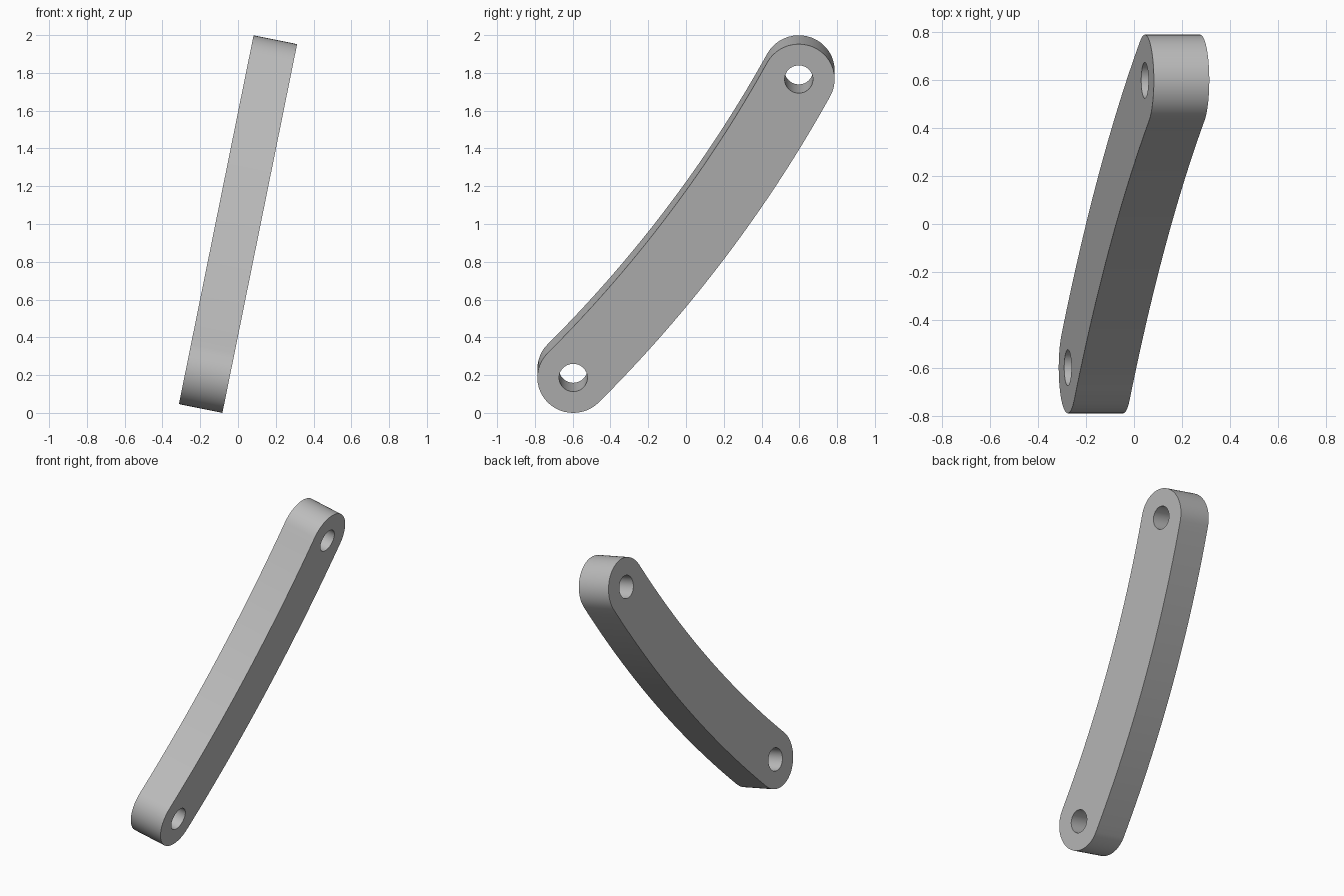
import bpy, bmesh, math
from mathutils import Matrix, Vector

cube = bpy.data.objects.get("Cube")
if cube:
    bpy.data.objects.remove(cube)

HALF_CHORD = 1.003            # half distance between the two hole centres
HALF_SWEEP = math.radians(8)  # half the angle of the bend
END_R, HOLE_R, THICK = 0.19, 0.075, 0.235
TILT = math.atan2(0.395, 1.95)
CHORD_DIR = math.atan2(0.806, 0.597)
ARC_STEPS, CAP_STEPS, HOLE_STEPS = 32, 24, 48

radius = HALF_CHORD / math.sin(HALF_SWEEP)
drop = radius * math.cos(HALF_SWEEP)


def arc(cx, cy, r, a0, a1, steps):
    """Points on a circular arc, both ends included."""
    return [(cx + r * math.cos(a0 + (a1 - a0) * i / steps),
             cy + r * math.sin(a0 + (a1 - a0) * i / steps)) for i in range(steps + 1)]


# Outline of the curved bar: chord along x, bowing towards -y
down = -math.pi / 2
a0, a1 = down - HALF_SWEEP, down + HALF_SWEEP
outline = arc(0, drop, radius + END_R, a0, a1, ARC_STEPS)
outline += arc(HALF_CHORD, 0, END_R, a1, a1 + math.pi, CAP_STEPS)[1:]
outline += arc(0, drop, radius - END_R, a1, a0, ARC_STEPS)[1:]
outline += arc(-HALF_CHORD, 0, END_R, a0 + math.pi, a0 + 2 * math.pi, CAP_STEPS)[1:-1]
holes = [arc(s * HALF_CHORD, 0, HOLE_R, 0, 2 * math.pi, HOLE_STEPS)[:-1] for s in (-1, 1)]

# Flat plate with two holes, extruded to thickness
bm = bmesh.new()
edges = []
for loop in [outline] + holes:
    vs = [bm.verts.new((x, y, -THICK / 2)) for x, y in loop]
    edges += [bm.edges.new((vs[i - 1], vs[i])) for i in range(len(vs))]
bmesh.ops.triangle_fill(bm, use_beauty=True, use_dissolve=False, edges=edges, normal=(0, 0, 1))
ext = bmesh.ops.extrude_face_region(bm, geom=bm.faces[:])
bmesh.ops.translate(bm, vec=(0, 0, THICK),
                    verts=[v for v in ext["geom"] if isinstance(v, bmesh.types.BMVert)])
bmesh.ops.recalc_face_normals(bm, faces=bm.faces)

# Stand the bar up in the y-z plane, lean it towards +x and set it on the ground
stand = Matrix(((0, 0, 1), (1, 0, 0), (0, 1, 0))).to_4x4()
bm.transform(Matrix.Rotation(TILT, 4, "Y") @ stand @ Matrix.Rotation(CHORD_DIR, 4, "Z"))
lows = [min(v.co[k] for v in bm.verts) for k in range(3)]
highs = [max(v.co[k] for v in bm.verts) for k in range(3)]
shift = Vector([-(lo + hi) / 2 for lo, hi in zip(lows, highs)])
shift.z = -lows[2]
bmesh.ops.translate(bm, vec=shift, verts=bm.verts)

mesh = bpy.data.meshes.new("link_arm")
bm.to_mesh(mesh)
bm.free()
arm = bpy.data.objects.new("link_arm", mesh)
bpy.context.collection.objects.link(arm)

# Plain grey finish
grey = bpy.data.materials.new("plain grey")
grey.use_nodes = True
grey.diffuse_color = (0.5, 0.5, 0.5, 1)
grey.node_tree.nodes["Principled BSDF"].inputs["Base Color"].default_value = (0.5, 0.5, 0.5, 1)
mesh.materials.append(grey)

bpy.ops.object.select_all(action="DESELECT")
arm.select_set(True)
bpy.context.view_layer.objects.active = arm
bpy.ops.object.shade_smooth_by_angle(angle=math.radians(30))
